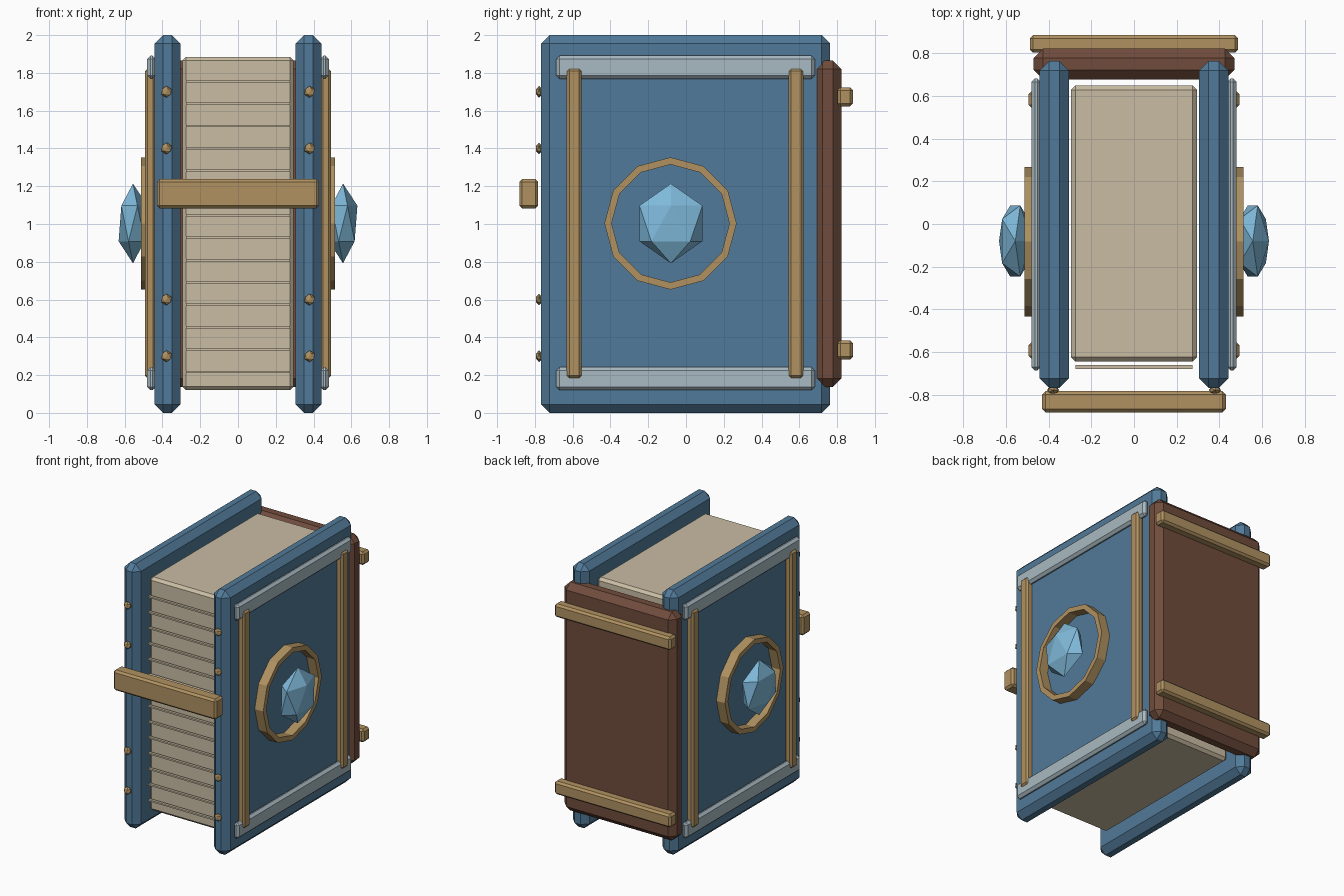
import bpy, bmesh, math

if "Cube" in bpy.data.objects:
    bpy.data.objects.remove(bpy.data.objects["Cube"])


def material(name, rgb):
    m = bpy.data.materials.new(name)
    m.diffuse_color = (*rgb, 1)
    m.use_nodes = True
    m.node_tree.nodes["Principled BSDF"].inputs["Base Color"].default_value = m.diffuse_color
    return m


BLUE = material("blue cover", (0.083, 0.195, 0.32))
BROWN = material("brown leather", (0.163, 0.073, 0.045))
PAPER = material("paper", (0.587, 0.507, 0.367))
GOLD = material("gold", (0.434, 0.285, 0.119))
SILVER = material("silver", (0.393, 0.491, 0.539))
GEM = material("blue gem", (0.214, 0.49, 0.71))


def finish(name, bm, mat):
    me = bpy.data.meshes.new(name)
    bmesh.ops.recalc_face_normals(bm, faces=bm.faces)
    bm.to_mesh(me)
    bm.free()
    me.materials.append(mat)
    ob = bpy.data.objects.new(name, me)
    bpy.context.collection.objects.link(ob)
    return ob


def box(name, x, y, z, mat, bevel=0.0):
    """Chamfered box from (min, max) ranges."""
    bm = bmesh.new()
    bmesh.ops.create_cube(bm, size=1)
    for v in bm.verts:
        v.co = [(r[0] + r[1]) / 2 + c * (r[1] - r[0]) for c, r in zip(v.co, (x, y, z))]
    if bevel:
        bmesh.ops.bevel(bm, geom=bm.edges[:], offset=bevel, segments=1,
                        affect='EDGES', profile=0.5)
    return finish(name, bm, mat)


def ball(name, loc, scale, mat):
    """Faceted stone stretched along each axis."""
    bm = bmesh.new()
    bmesh.ops.create_icosphere(bm, subdivisions=1, radius=1)
    for v in bm.verts:
        v.co = [l + c * s for l, c, s in zip(loc, v.co, scale)]
    return finish(name, bm, mat)


def ring(name, x0, x1, cy, cz, r_out, r_in, n, mat):
    """Flat-sided ring around the x axis."""
    bm = bmesh.new()
    loops = []
    for i in range(n):
        a = 2 * math.pi * i / n
        loops.append([bm.verts.new((x, cy + r * math.cos(a), cz + r * math.sin(a)))
                      for x, r in ((x0, r_out), (x1, r_out), (x1, r_in), (x0, r_in))])
    for i in range(n):
        p, q = loops[i], loops[(i + 1) % n]
        for k in range(4):
            bm.faces.new((p[k], p[(k + 1) % 4], q[(k + 1) % 4], q[k]))
    return finish(name, bm, mat)


# Page block and page edge lines
box("page_block", (-0.295, 0.295), (-0.643, 0.648), (0.12, 1.885), PAPER, 0.02)
for i in range(14):
    z = 0.217 + i * 0.1183
    box("page_line", (-0.275, 0.275), (-0.68, -0.66), (z - 0.006, z + 0.006), PAPER)

# Spine with two raised bands, and the front clasp
box("spine", (-0.47, 0.47), (0.677, 0.822), (0.138, 1.865), BROWN, 0.045)
for z in (0.333, 1.673):
    box("spine_band", (-0.487, 0.487), (0.802, 0.884), (z - 0.05, z + 0.05), GOLD, 0.015)
box("clasp", (-0.43, 0.43), (-0.882, -0.783), (1.083, 1.237), GOLD, 0.015)

for s, side in ((-1, "left"), (1, "right")):
    def span(a, b):
        return tuple(sorted((s * a, s * b)))

    # Cover board
    box(side + "_cover", span(0.305, 0.442), (-0.768, 0.763), (0, 2), BLUE, 0.045)
    # Silver edging and gold straps
    for z in ((0.12, 0.242), (1.768, 1.892)):
        box(side + "_edging", span(0.435, 0.481), (-0.687, 0.682), z, SILVER, 0.018)
    for y in ((-0.632, -0.552), (0.543, 0.622)):
        box(side + "_strap", span(0.435, 0.493), y, (0.183, 1.823), GOLD, 0.014)
    # Gem in its ring
    ring(side + "_gem_ring", *span(0.435, 0.513), -0.082, 1.003, 0.35, 0.312, 12, GOLD)
    ball(side + "_gem", (s * 0.556, -0.08, 1.003), (0.085, 0.196, 0.211), GEM)
    # Studs on the cover edge
    for z in (0.3, 0.6, 1.4, 1.7):
        ball(side + "_stud", (s * 0.379, -0.778, z), (0.031, 0.019, 0.031), GOLD)
